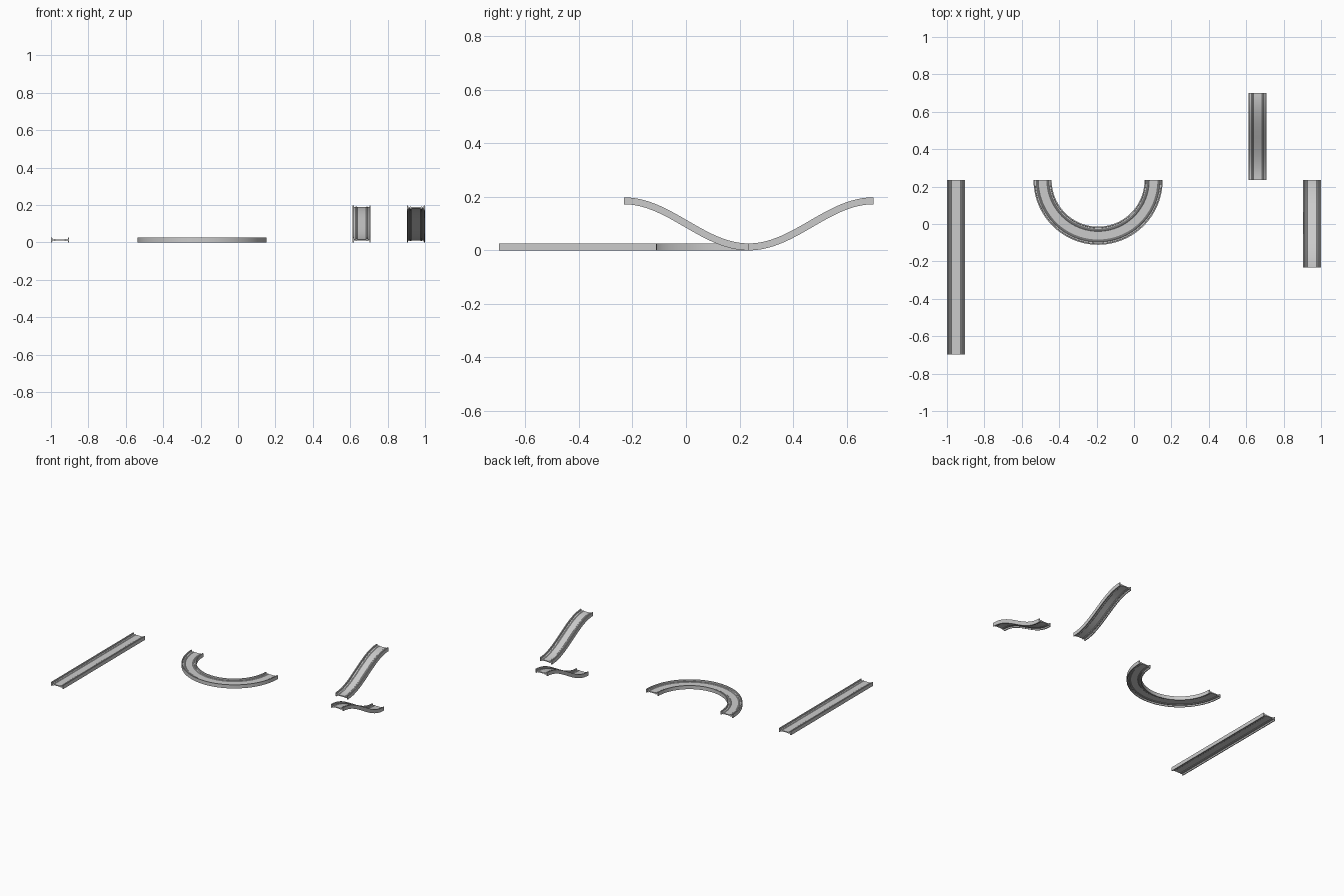
import bpy, bmesh
from math import pi, sin, cos, radians
from mathutils import Vector

if "Cube" in bpy.data.objects:
    bpy.data.objects.remove(bpy.data.objects["Cube"])

HALF_W, HALF_H = 0.0485, 0.013
LENGTH = 0.932
Y_JOIN = 0.234

# Quarter cross-section: thin web, small guide ridge, upright side rail
quarter = [(0.023, 0.0035), (0.027, 0.0065), (0.031, 0.0065), (0.034, 0.0035),
           (0.041, 0.0035), (0.042, HALF_H), (HALF_W, HALF_H)]
right = quarter + [(x, -z) for x, z in reversed(quarter)]
profile = right + [(-x, -z) for x, z in right]


def sweep(name, frames):
    """Sweep the track section along (position, side, up) frames."""
    bm = bmesh.new()
    rings = [[bm.verts.new(p + s * x + u * z) for x, z in profile]
             for p, s, u in frames]
    n = len(profile)
    for a, b in zip(rings, rings[1:]):
        for i in range(n):
            j = (i + 1) % n
            bm.faces.new((a[i], a[j], b[j], b[i]))
    bm.faces.new(rings[0])
    bm.faces.new(rings[-1])
    bmesh.ops.recalc_face_normals(bm, faces=bm.faces)
    mesh = bpy.data.meshes.new(name)
    bm.to_mesh(mesh)
    bm.free()
    obj = bpy.data.objects.new(name, mesh)
    bpy.context.collection.objects.link(obj)
    bpy.ops.object.select_all(action='DESELECT')
    obj.select_set(True)
    bpy.context.view_layer.objects.active = obj
    bpy.ops.object.shade_smooth_by_angle(angle=radians(25))
    return obj


X, Z = Vector((1, 0, 0)), Vector((0, 0, 1))

# Straight track
sweep("straight_track", [(Vector((-1 + HALF_W, y, HALF_H)), X, Z)
                         for y in (Y_JOIN - LENGTH, Y_JOIN)])

# Half-circle curve
radius, steps = LENGTH / pi, 48
curve = []
for i in range(steps + 1):
    a = pi + pi * i / steps
    out = Vector((cos(a), sin(a), 0))
    curve.append((Vector((-0.192, Y_JOIN, HALF_H)) + out * radius, out, Z))
sweep("curved_track", curve)


# S-shaped ramps
def ramp(name, x, direction, steps=32):
    run, rise = LENGTH / 2, 0.172
    frames = []
    for i in range(steps + 1):
        t = i / steps
        p = Vector((x, Y_JOIN + direction * run * t,
                    HALF_H + rise * (1 - cos(pi * t)) / 2))
        slope = direction * rise * pi * sin(pi * t) / (2 * run)
        frames.append((p, X, Vector((0, -slope, 1)).normalized()))
    sweep(name, frames)


ramp("ramp_up_track", 0.661, 1)
ramp("ramp_down_track", 1 - HALF_W, -1)
